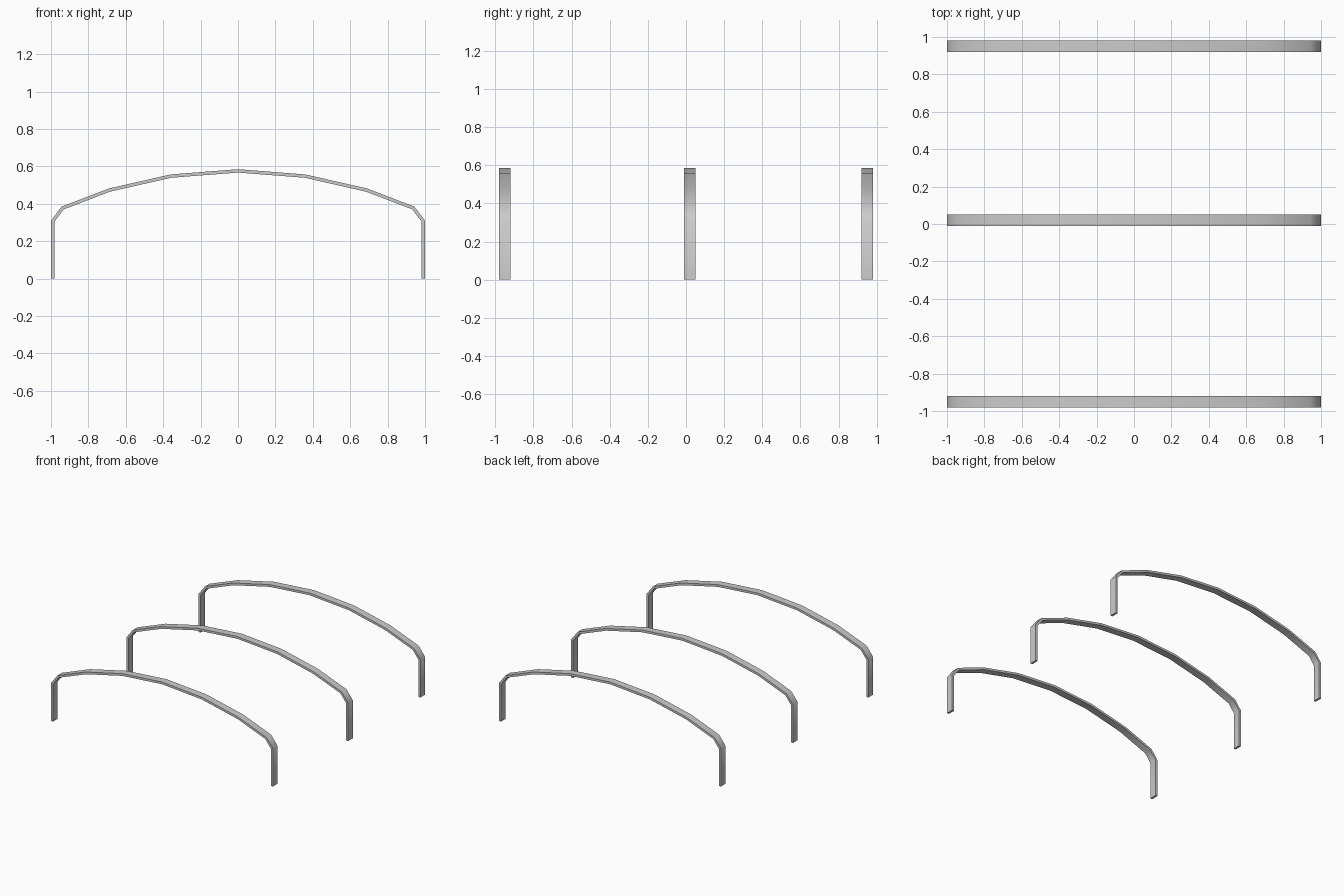
import bpy
import bmesh
import math

default_cube = bpy.data.objects.get("Cube")
if default_cube:
    bpy.data.objects.remove(default_cube, do_unlink=True)

WIDTH = 0.06
THICKNESS = 0.018

steel = bpy.data.materials.new("grey_steel")
steel.use_nodes = True
steel.diffuse_color = (0.6, 0.6, 0.6, 1)
steel.node_tree.nodes["Principled BSDF"].inputs["Base Color"].default_value = (0.6, 0.6, 0.6, 1)

# Outer outline of the hoop: right half up to the crown, then mirrored
half = [(-1, 0), (-1, 0.31), (-0.943, 0.385), (-0.69, 0.482), (-0.36, 0.557)]
outline = half + [(0, 0.585)] + [(-x, z) for x, z in reversed(half)]


def make_hoop(name, y):
    """Flat bar bent along the outline, thickened inwards."""
    bm = bmesh.new()
    rows = [[bm.verts.new((x, side * WIDTH / 2, z)) for side in (-1, 1)]
            for x, z in outline]
    for a, b in zip(rows, rows[1:]):
        bm.faces.new((a[0], b[0], b[1], a[1]))
    bm.normal_update()
    # Outer faces must point up and outwards
    if sum(f.normal.z for f in bm.faces) < 0:
        bmesh.ops.reverse_faces(bm, faces=bm.faces[:])
    mesh = bpy.data.meshes.new(name)
    bm.to_mesh(mesh)
    bm.free()
    mesh.materials.append(steel)
    hoop = bpy.data.objects.new(name, mesh)
    hoop.location.y = y
    bpy.context.collection.objects.link(hoop)

    bpy.ops.object.select_all(action='DESELECT')
    hoop.select_set(True)
    bpy.context.view_layer.objects.active = hoop
    bar = hoop.modifiers.new("Bar thickness", 'SOLIDIFY')
    bar.thickness = THICKNESS
    bar.offset = -1
    bar.use_even_offset = True
    bpy.ops.object.modifier_apply(modifier=bar.name)
    bpy.ops.object.shade_smooth_by_angle(angle=math.radians(50))


for name, y in (("front_hoop", -0.95), ("middle_hoop", 0.02), ("back_hoop", 0.95)):
    make_hoop(name, y)
